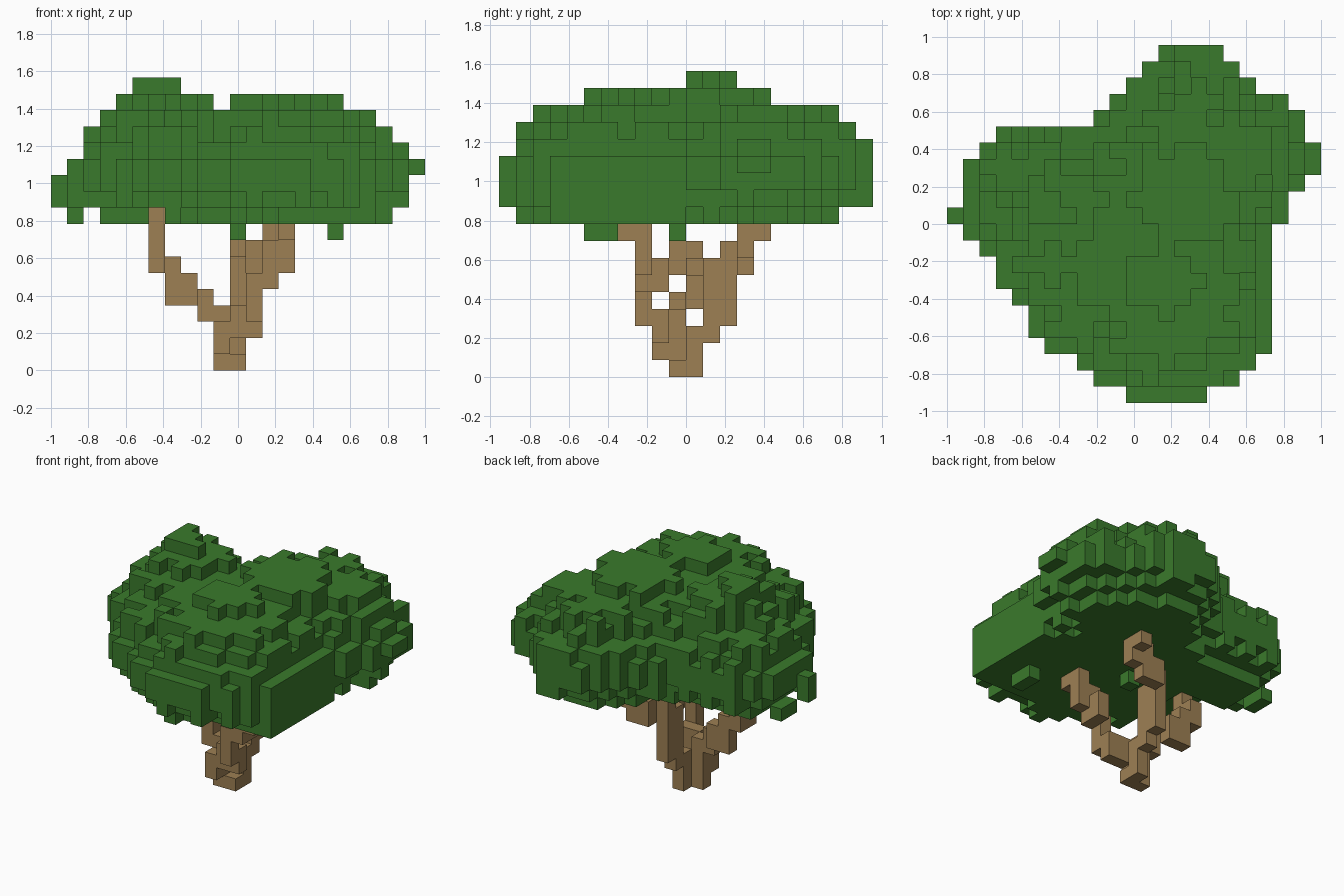
import bpy
import bmesh
import math
import random
from mathutils import Vector

default_cube = bpy.data.objects.get("Cube")
if default_cube:
    bpy.data.objects.remove(default_cube, do_unlink=True)

random.seed(4)
SIZE = 2 / 23                                   # edge of one block
ORIGIN = Vector((-11.5, -11, 0))                # block grid corner
DIRECTIONS = [Vector(d) for d in ((1, 0, 0), (-1, 0, 0), (0, 1, 0),
                                  (0, -1, 0), (0, 0, 1), (0, 0, -1))]


def make_material(name, color):
    material = bpy.data.materials.new(name)
    material.use_nodes = True
    material.diffuse_color = (*color, 1)
    shader = material.node_tree.nodes["Principled BSDF"]
    shader.inputs["Base Color"].default_value = (*color, 1)
    shader.inputs["Roughness"].default_value = 0.9
    return material


def build_blocks(name, cells, material):
    """Make one mesh from the exposed faces of a set of grid blocks."""
    bm = bmesh.new()
    for cell in sorted(cells):
        center = Vector(cell) + Vector((0.5, 0.5, 0.5))
        for normal in DIRECTIONS:
            neighbor = tuple(int(a + b) for a, b in zip(cell, normal))
            if neighbor in cells:
                continue
            side = Vector((normal.y, normal.z, normal.x))
            up = normal.cross(side)
            middle = center + normal / 2
            corners = [middle + (side * a + up * b) / 2
                       for a, b in ((-1, -1), (1, -1), (1, 1), (-1, 1))]
            bm.faces.new([bm.verts.new((c + ORIGIN) * SIZE) for c in corners])
    bmesh.ops.remove_doubles(bm, verts=bm.verts, dist=SIZE / 100)
    mesh = bpy.data.meshes.new(name)
    bm.to_mesh(mesh)
    bm.free()
    mesh.materials.append(material)
    obj = bpy.data.objects.new(name, mesh)
    bpy.context.collection.objects.link(obj)
    return obj


def columns(*parts):
    """Stacks of blocks, each given as x, y, lowest and highest layer."""
    return {(x, y, z) for x, y, low, high in parts
            for z in range(low, high + 1)}


leaf_green = make_material("leaf green", (0.042, 0.195, 0.025))
bark_brown = make_material("bark brown", (0.34, 0.215, 0.088))

# Trunk and the three branches that fork from it
trunk = columns((10, 10, 0, 3), (11, 10, 0, 0), (11, 11, 0, 2))
front_branch = columns((10, 9, 1, 2), (11, 9, 2, 3), (12, 9, 2, 3),
                       (12, 8, 3, 5), (13, 8, 5, 7), (13, 9, 5, 6),
                       (14, 8, 6, 9), (14, 7, 8, 9))
back_branch = columns((11, 12, 2, 6), (11, 13, 3, 7), (12, 14, 6, 7),
                      (13, 14, 6, 8), (14, 14, 7, 9), (14, 15, 8, 9))
left_branch = columns((9, 10, 3, 4), (8, 11, 4, 5), (7, 11, 4, 6),
                      (6, 11, 6, 7), (6, 10, 6, 9))

build_blocks("trunk", trunk, bark_brown)
build_blocks("front_branch", front_branch, bark_brown)
build_blocks("back_branch", back_branch, bark_brown)
build_blocks("left_branch", left_branch, bark_brown)

# Canopy footprint: first and last block of each row, front to back
ROWS = [(11, 15), (9, 17), (8, 18), (6, 19), (5, 19), (5, 19), (4, 19),
        (3, 19), (3, 19), (2, 19), (1, 19), (0, 20), (1, 20), (1, 21),
        (1, 22), (2, 22), (3, 21), (9, 21), (10, 20), (11, 18), (12, 17),
        (13, 16)]
footprint = {(x, y) for y, (first, last) in enumerate(ROWS)
             for x in range(first, last + 1)}
outside = [(x, y) for x in range(-1, 24) for y in range(-1, 23)
           if (x, y) not in footprint]
depth = {p: min(math.dist(p, q) for q in outside) for p in footprint}

# Canopy layers: height, inset from the edge, roughness, x and y limits
LAYERS = [(9, 2.3, 0.8, 3, 20, 1, 20),
          (10, 1.2, 0.5, 0, 21, 0, 21),
          (11, 1.0, 0.0, 0, 21, 0, 21),
          (12, 1.0, 0.0, 1, 22, 0, 21),
          (13, 1.1, 0.3, 2, 22, 1, 21),
          (14, 1.9, 0.9, 2, 21, 0, 20),
          (15, 3.1, 1.3, 3, 19, 1, 19)]
canopy = set()
for z, inset, rough, x_low, x_high, y_low, y_high in LAYERS:
    for (x, y), d in sorted(depth.items()):
        if not (x_low <= x <= x_high and y_low <= y <= y_high):
            continue
        if z == 9 and x <= 6 and y <= 10:       # raised underside at the left
            continue
        flat_wall = z < 11 and x > 16 and 3 <= y <= 10
        if flat_wall or d >= inset + random.uniform(-rough, rough):
            if z < 13 or (x, y, z - 1) in canopy:
                canopy.add((x, y, z))

# Raised crowns on top: center, radius
for cx, cy, radius in ((6.5, 11.5, 3.1), (14, 12.3, 3.4), (12.8, 6.8, 2.6)):
    for x, y in sorted(footprint):
        near = math.dist((x, y), (cx, cy)) < radius + random.uniform(-0.9, 0.3)
        if near and x != 10 and 4 <= x <= 17 and 5 <= y <= 15:
            canopy |= columns((x, y, 15, 16))
canopy |= columns((5, 11, 16, 17), (5, 12, 16, 17), (5, 13, 16, 17),
                  (6, 11, 16, 17), (6, 12, 16, 17), (7, 11, 16, 17))

# Loose leaf blocks hanging below
canopy |= columns((11, 10, 8, 9), (17, 5, 8, 9), (17, 6, 8, 9),
                  (1, 12, 9, 9), (1, 13, 9, 9))
build_blocks("canopy", canopy, leaf_green)
